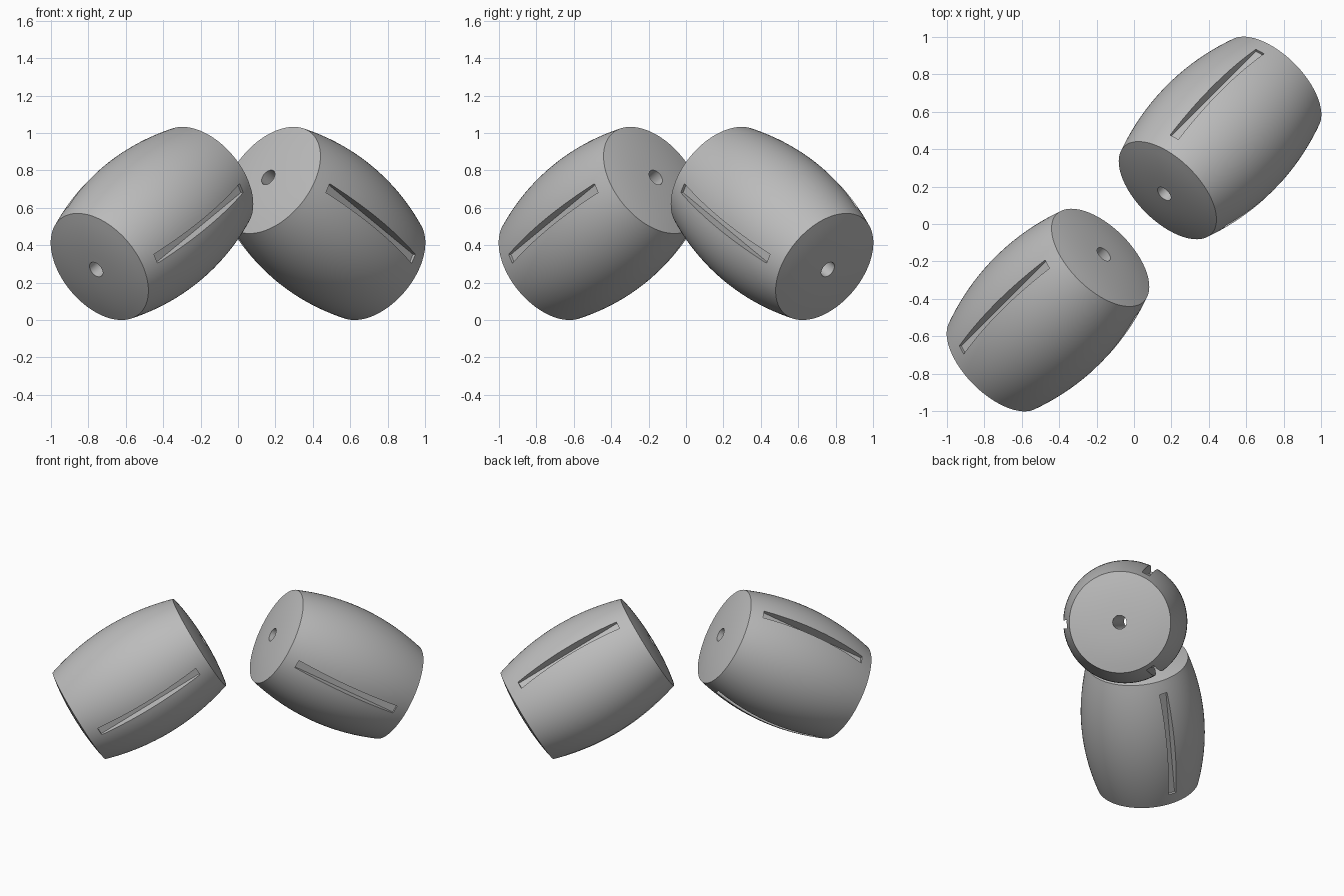
import bpy
import bmesh
import math
from mathutils import Matrix, Vector

cube = bpy.data.objects.get("Cube")
if cube:
    bpy.data.objects.remove(cube, do_unlink=True)

HALF = 0.459        # half length, rim to rim
RIM, BELLY = 0.33, 0.40
DOME, BORE = 0.03, 0.045
SEGMENTS = 96

grey = bpy.data.materials.new("plain grey")
grey.use_nodes = True
colour = (0.5, 0.5, 0.5, 1)
grey.diffuse_color = colour
grey.node_tree.nodes["Principled BSDF"].inputs["Base Color"].default_value = colour


def add_object(name, bm):
    bmesh.ops.recalc_face_normals(bm, faces=bm.faces)
    mesh = bpy.data.meshes.new(name)
    bm.to_mesh(mesh)
    bm.free()
    mesh.materials.append(grey)
    obj = bpy.data.objects.new(name, mesh)
    bpy.context.collection.objects.link(obj)
    return obj


def barrel_profile():
    """Closed outline: domed cap, bulging side, domed cap; the bore closes it."""
    radii = [BORE + (RIM - BORE) * i / 6 for i in range(6)]
    cap = [(r, HALF + DOME * (1 - (r / RIM) ** 2.4)) for r in radii]
    steps = [1 - i / 12 for i in range(25)]
    side = [(BELLY - (BELLY - RIM) * t * t, HALF * t) for t in steps]
    return cap + side + [(r, -z) for r, z in reversed(cap)]


def make_barrel(name):
    bm = bmesh.new()
    rings = []
    for r, z in barrel_profile():
        angles = [math.tau * i / SEGMENTS for i in range(SEGMENTS)]
        rings.append([bm.verts.new((r * math.cos(a), r * math.sin(a), z)) for a in angles])
    for k, ring in enumerate(rings):
        after = rings[(k + 1) % len(rings)]
        for i in range(SEGMENTS):
            j = (i + 1) % SEGMENTS
            bm.faces.new((ring[i], ring[j], after[j], after[i]))
    return add_object(name, bm)


def make_slot_cutter():
    """Three long boxes spaced evenly around the axis."""
    bm = bmesh.new()
    for i in range(3):
        spin = Matrix.Rotation(math.tau * i / 3, 4, 'Z')
        box = Matrix.Translation((0.435, 0, 0)) @ Matrix.Diagonal((0.2, 0.055, 0.75, 1))
        bmesh.ops.create_cube(bm, size=1, matrix=spin @ box)
    cutter = add_object("slot_cutter", bm)
    cutter.hide_render = True
    return cutter


# Two slotted barrels leaning towards each other
for name, side in (("left_barrel", 1), ("right_barrel", -1)):
    barrel = make_barrel(name)
    cutter = make_slot_cutter()
    cut = barrel.modifiers.new("slots", 'BOOLEAN')
    cut.operation = 'DIFFERENCE'
    cut.solver = 'EXACT'
    cut.object = cutter
    bpy.ops.object.select_all(action='DESELECT')
    barrel.select_set(True)
    bpy.context.view_layer.objects.active = barrel
    bpy.ops.object.modifier_apply(modifier=cut.name)
    bpy.data.objects.remove(cutter, do_unlink=True)
    bpy.ops.object.shade_smooth_by_angle(angle=math.radians(30))

    # Axis rises inward; the first slot faces sideways
    axis = Vector((-0.611 * side, -0.611 * side, 0.504)).normalized()
    slot = Vector((1, -1, 0)).normalized()
    turn = Matrix((slot, axis.cross(slot), axis)).transposed().to_4x4()
    barrel.matrix_world = Matrix.Translation((0.46 * side, 0.46 * side, 0.516)) @ turn
